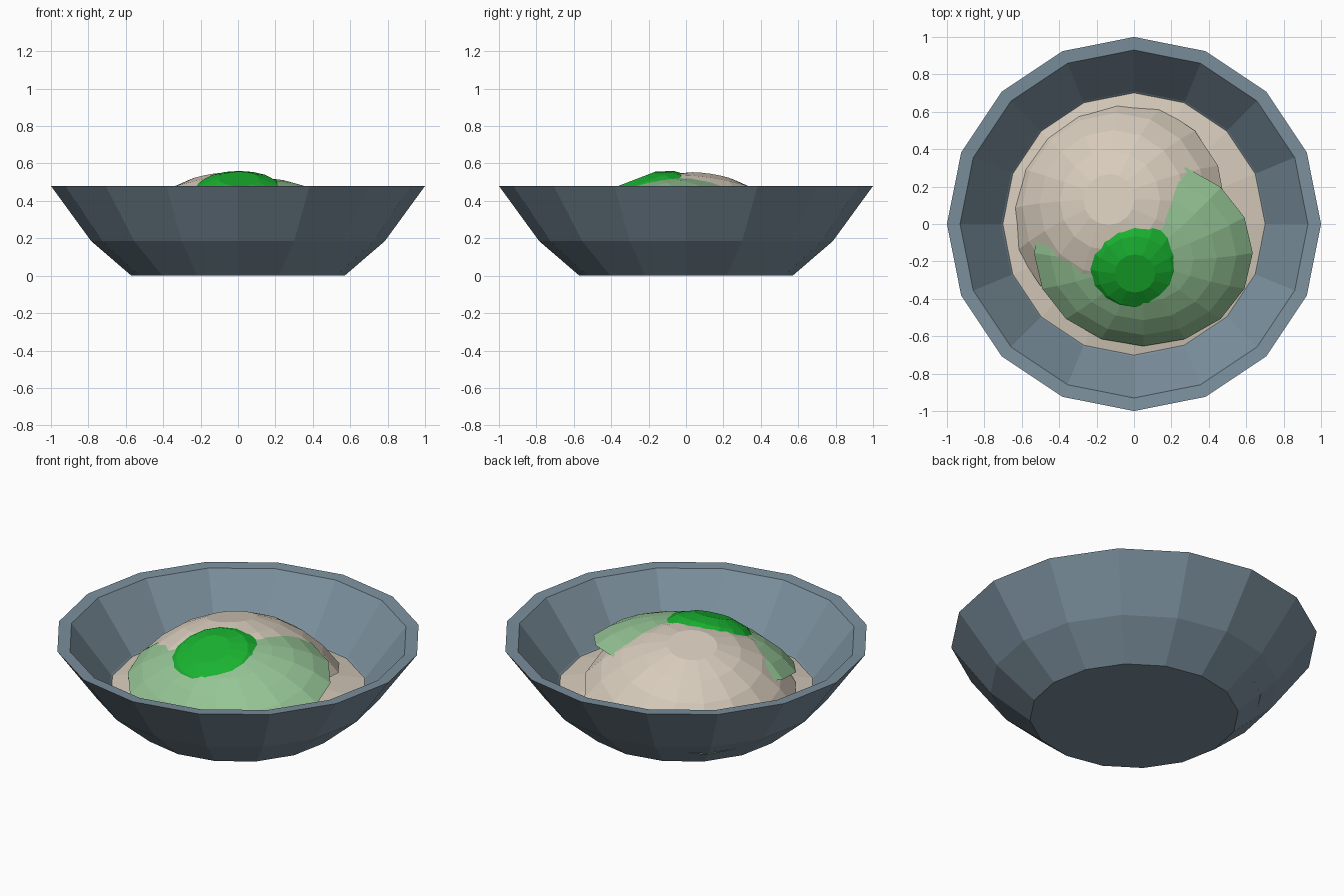
import bpy, bmesh
from math import sin, cos, pi, radians
from mathutils import Vector, Matrix

if "Cube" in bpy.data.objects:
    bpy.data.objects.remove(bpy.data.objects["Cube"])

SIDES = 16


def material(name, rgb):
    m = bpy.data.materials.new(name)
    m.diffuse_color = (*rgb, 1)
    m.use_nodes = True
    m.node_tree.nodes["Principled BSDF"].inputs["Base Color"].default_value = m.diffuse_color
    return m


def lathe(name, profile, mat, matrix=Matrix.Identity(4), close_first=False, close_last=True):
    """Revolve (radius, z) points into a flat-faced shell."""
    bm = bmesh.new()
    rings = []
    for r, z in profile:
        rings.append([bm.verts.new((r * cos(2 * pi * i / SIDES), r * sin(2 * pi * i / SIDES), z))
                      for i in range(SIDES)])
    for a, b in zip(rings, rings[1:]):
        for i in range(SIDES):
            j = (i + 1) % SIDES
            bm.faces.new((a[i], a[j], b[j], b[i]))
    if close_first:
        bm.faces.new(rings[0][::-1])
    if close_last:
        bm.faces.new(rings[-1])
    bm.transform(matrix)
    me = bpy.data.meshes.new(name)
    bm.to_mesh(me)
    bm.free()
    me.materials.append(mat)
    ob = bpy.data.objects.new(name, me)
    bpy.context.collection.objects.link(ob)
    return ob


def cap(radius, height, half_angle, rings):
    """Profile of a round cap: base at z = 0, small flat facet on top."""
    a = radians(half_angle)
    return [(radius * sin(a * k / rings) / sin(a),
             height * (cos(a * k / rings) - cos(a)) / (1 - cos(a)))
            for k in range(rings, 0, -1)]


def lean(center, axis, scale=(1, 1, 1)):
    """Place a cap so its pole points along the given axis."""
    rot = Vector((0, 0, 1)).rotation_difference(Vector(axis)).to_matrix().to_4x4()
    return Matrix.Translation(center) @ rot @ Matrix.Diagonal((*scale, 1))


slate = material("slate", (0.2, 0.28, 0.34))
beige = material("beige", (0.68, 0.6, 0.5))
pale_green = material("pale_green", (0.3, 0.55, 0.3))
green = material("green", (0.01, 0.45, 0.03))

# Bowl with thickness: outside, rim, inside
lathe("bowl", [(0.57, 0), (0.785, 0.185), (1, 0.48), (0.93, 0.475), (0.71, 0.19), (0.52, 0.03)],
      slate, close_first=True)

# Low food bed filling the bowl
lathe("food_bed", [(0.715, 0.18), (0.6, 0.203), (0.45, 0.235), (0.25, 0.265)], beige)

# Main mound leaning to the back left
lathe("mound", cap(0.585, 0.32, 57, 5), beige,
      lean((-0.088, 0.085, 0.225), (-0.15, 0.15, 0.977)))

# Pale sauce layer leaning to the front
lathe("sauce", cap(0.585, 0.2, 57, 5), pale_green,
      lean((0.05, -0.155, 0.315), (0, -0.206, 0.978), (1, 0.87, 1)))

# Bright garnish on top
lathe("garnish", cap(0.285, 0.148, 90, 4), green,
      lean((0.005, -0.215, 0.39), (0, -0.36, 0.933)))
